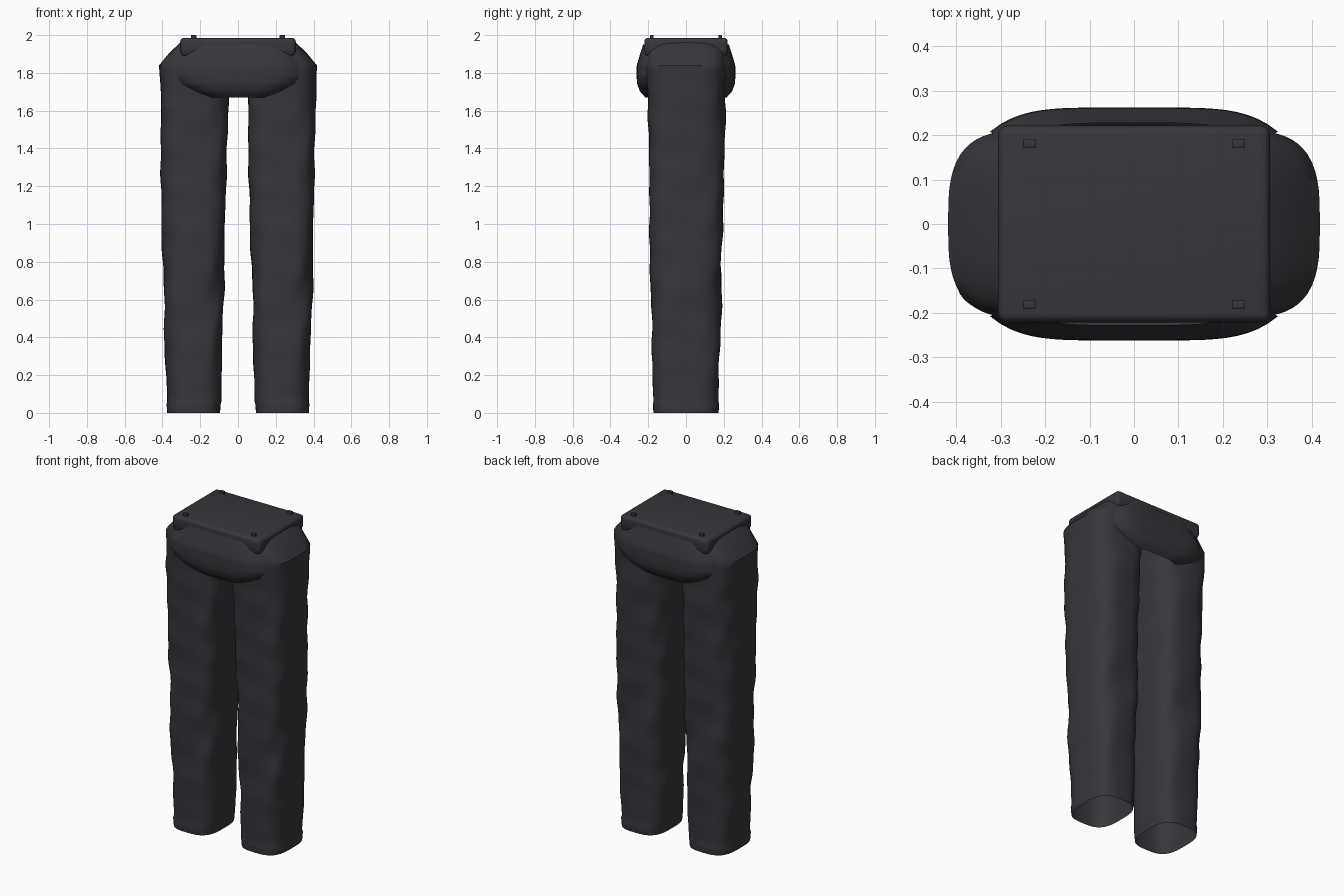
import bpy, bmesh
from math import sin, cos, pi, copysign

if "Cube" in bpy.data.objects:
    bpy.data.objects.remove(bpy.data.objects["Cube"], do_unlink=True)

fabric = bpy.data.materials.new("charcoal fabric")
fabric.use_nodes = True
colour = (0.037, 0.037, 0.045, 1)
fabric.diffuse_color = colour
fabric.node_tree.nodes["Principled BSDF"].inputs["Base Color"].default_value = colour
fabric.node_tree.nodes["Principled BSDF"].inputs["Roughness"].default_value = 0.8


def finish(name, bm, angle=0.7):
    bmesh.ops.recalc_face_normals(bm, faces=bm.faces)
    mesh = bpy.data.meshes.new(name)
    bm.to_mesh(mesh)
    bm.free()
    mesh.materials.append(fabric)
    obj = bpy.data.objects.new(name, mesh)
    bpy.context.collection.objects.link(obj)
    bpy.ops.object.select_all(action='DESELECT')
    obj.select_set(True)
    bpy.context.view_layer.objects.active = obj
    bpy.ops.object.shade_smooth_by_angle(angle=angle)
    return obj


def loft(rows, closed):
    """Skin a list of point rows with quads."""
    bm = bmesh.new()
    rings = [[bm.verts.new(p) for p in row] for row in rows]
    for a, b in zip(rings, rings[1:]):
        n = len(a)
        for i in range(n if closed else n - 1):
            j = (i + 1) % n
            bm.faces.new((a[i], a[j], b[j], b[i]))
    return bm


def sample(keys, z):
    """Interpolate the profile values at height z."""
    for a, b in zip(keys, keys[1:]):
        if z <= b[0]:
            t = (z - a[0]) / (b[0] - a[0])
            return [p + (q - p) * t for p, q in zip(a[1:], b[1:])]
    return keys[-1][1:]


def rounded(v):
    return copysign(abs(v) ** 0.64, v)


# Trouser leg profile: height, inner x, outer x, half depth
LEG = [(0, .095, .375, .172), (.045, .092, .378, .176), (.06, .088, .375, .172),
       (.5, .08, .39, .184), (1, .066, .402, .193), (1.4, .057, .407, .2),
       (1.7, .05, .411, .206), (1.84, .048, .418, .21), (1.91, .05, .36, .207),
       (1.97, .06, .295, .19)]


def leg(name, side):
    heights = [0, .02, .045, .06] + [.06 + 1.78 * k / 60 for k in range(1, 61)]
    heights += [1.875, 1.91, 1.94, 1.97]
    rows = []
    for z in heights:
        inner, outer, depth = sample(LEG, z)
        # Diagonal cloth folds fade out at the hem and hip
        fade = max(0, min(1, (z - .06) * 4, (1.84 - z) * 5))
        row = []
        for i in range(56):
            a = 2 * pi * i / 56
            fold = .0045 * sin(3 * a - 7 * z + 1.2 * sin(5 * z))
            fold += .003 * sin(5 * a - 17 * z + 1) * sin(4 * z + a)
            fold += .002 * sin(2 * a + 31 * z)
            r = 1 + fade * fold / .19
            x = side * (inner + outer) / 2 + (outer - inner) / 2 * rounded(cos(a)) * r
            row.append((x, depth * rounded(sin(a)) * r, z))
        rows.append(row)
    return finish(name, loft(rows, True))


leg("left_leg", 1)
leg("right_leg", -1)

# Curved hip panels: height, half width, distance from centre
PANEL = [(1.67, .17, .215), (1.70, .235, .243), (1.74, .295, .258), (1.78, .325, .262),
         (1.84, .32, .261), (1.90, .30, .243), (1.95, .27, .227)]


def hip_panel(name, side):
    rows = []
    for k in range(25):
        z = 1.67 + .28 * k / 24
        width, out = sample(PANEL, z)
        us = [-1 + i / 14 for i in range(29)]
        rows.append([(width * u, side * (out - .055 * abs(u) ** 5), z) for u in us])
    obj = finish(name, loft(rows, False))
    return obj


hip_panel("front_hip_panel", -1)
hip_panel("back_hip_panel", 1)


def rounded_box(name, size, centre, bevel):
    bm = bmesh.new()
    bmesh.ops.create_cube(bm, size=1)
    bmesh.ops.scale(bm, vec=size, verts=bm.verts)
    bmesh.ops.translate(bm, vec=centre, verts=bm.verts)
    bmesh.ops.bevel(bm, geom=bm.edges[:], offset=bevel, segments=4,
                    profile=0.5, affect='EDGES')
    return finish(name, bm)


# Waist block with four small studs on top
rounded_box("waist_block", (.612, .442, .085), (0, 0, 1.9425), .02)
for x, sx in ((.235, "left"), (-.235, "right")):
    for y, sy in ((.181, "back"), (-.181, "front")):
        rounded_box(f"{sy}_{sx}_stud", (.03, .018, .03), (x, y, 1.985), .003)
        # Rounded corner tab hanging below the block
        rounded_box(f"{sy}_{sx}_corner_tab", (.06, .05, .07),
                    (copysign(.272, x), copysign(.194, y), 1.925), .02)
